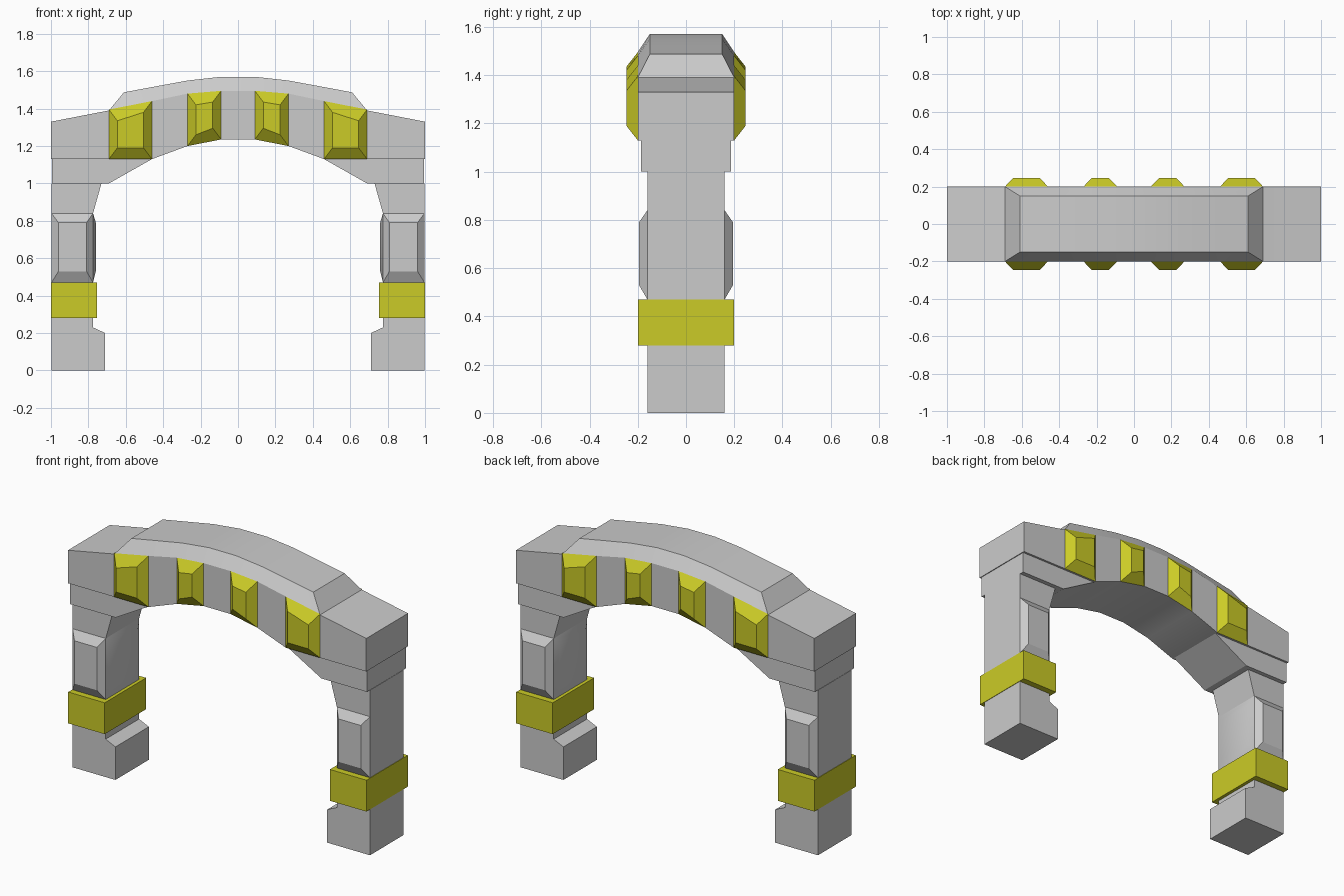
import bpy, bmesh, math

if "Cube" in bpy.data.objects:
    bpy.data.objects.remove(bpy.data.objects["Cube"])

yellow = bpy.data.materials.new("yellow")
yellow.diffuse_color = (0.6, 0.6, 0.02, 1)
yellow.use_nodes = True
yellow.node_tree.nodes["Principled BSDF"].inputs["Base Color"].default_value = yellow.diffuse_color


def finish(name, bm, mirror=(), mat=None, smooth=0):
    bmesh.ops.recalc_face_normals(bm, faces=bm.faces)
    me = bpy.data.meshes.new(name)
    bm.to_mesh(me)
    bm.free()
    ob = bpy.data.objects.new(name, me)
    bpy.context.collection.objects.link(ob)
    if mat:
        me.materials.append(mat)
    if mirror:
        m = ob.modifiers.new("mirror", "MIRROR")
        m.use_axis = ("x" in mirror, "y" in mirror, False)
        m.use_clip = False
        m.use_mirror_merge = False
    if smooth:
        bpy.ops.object.select_all(action="DESELECT")
        bpy.context.view_layer.objects.active = ob
        ob.select_set(True)
        bpy.ops.object.shade_smooth_by_angle(angle=math.radians(smooth))
    return ob


def loft(name, sections, **kw):
    """Skin a row of equal-length point rings and close both ends."""
    bm = bmesh.new()
    rings = [[bm.verts.new(p) for p in s] for s in sections]
    n = len(rings[0])
    for a, b in zip(rings, rings[1:]):
        for i in range(n):
            j = (i + 1) % n
            bm.faces.new((a[i], a[j], b[j], b[i]))
    bm.faces.new(rings[0])
    bm.faces.new(rings[-1])
    return finish(name, bm, **kw)


def prism(name, profile, half, **kw):
    """Extrude an x-z profile across y."""
    return loft(name, [[(x, y, z) for x, z in profile] for y in (-half, half)], **kw)


def both_ways(half):
    """Mirror a half list of stations in x, running from -x to +x."""
    return [(-s[0],) + s[1:] for s in half] + half[::-1]


# Arched beam: x, underside z, upper z
beam = both_ways([(1.0, 1.13, 1.33), (0.69, 1.13, 1.39), (0.46, 1.13, 1.44),
                  (0.27, 1.20, 1.48), (0.09, 1.235, 1.495)])
loft("arch_beam", [[(x, -0.2, b), (x, 0.2, b), (x, 0.2, t), (x, -0.2, t)]
                   for x, b, t in beam], smooth=25)

# Chamfered cap on the beam: base x, base z, top x, top z
cap = [(0.69, 1.39, 0.61, 1.487), (0.46, 1.44, 0.46, 1.515),
       (0.27, 1.48, 0.27, 1.55), (0.09, 1.495, 0.09, 1.57)]
cap = [(-bx, b, -tx, t) for bx, b, tx, t in cap] + cap[::-1]
loft("arch_cap", [[(bx, -0.2, b), (bx, 0.2, b), (tx, 0.15, t), (tx, -0.15, t)]
                  for bx, b, tx, t in cap], smooth=25)

# Tapered yellow blocks on the front and back of the beam
blocks = {"inner_block": ((0.09, 1.235, 1.495), (0.27, 1.20, 1.48)),
          "outer_block": ((0.46, 1.13, 1.44), (0.69, 1.13, 1.395))}
for name, ((x0, b0, t0), (x1, b1, t1)) in blocks.items():
    d = 0.045
    base = [(x0, -0.2, b0), (x1, -0.2, b1), (x1, -0.2, t1), (x0, -0.2, t0)]
    face = [(x0 + d, -0.247, b0 + 0.06), (x1 - d, -0.247, b1 + 0.06),
            (x1 - d, -0.247, t1 - 0.06), (x0 + d, -0.247, t0 - 0.06)]
    loft(name, [base, face], mirror="xy", mat=yellow)

# Brackets under the beam ends
prism("bracket", [(0.995, 1.0), (0.69, 1.0), (0.46, 1.13), (0.995, 1.13)],
      0.187, mirror="x")

# Legs with a stepped foot and a flared top
prism("leg", [(0.997, 0), (0.71, 0), (0.71, 0.2), (0.775, 0.23), (0.775, 0.84),
              (0.73, 1.0), (0.997, 1.0)], 0.16, mirror="x")

# Chamfered pads on the front and back of each leg
loft("leg_side_pad", [
    [(x, -0.16, z) for x, z in ((0.775, 0.47), (0.997, 0.47), (0.997, 0.84), (0.775, 0.84))],
    [(x, -0.195, z) for x, z in ((0.81, 0.53), (0.96, 0.53), (0.96, 0.79), (0.81, 0.79))]],
    mirror="xy")

# Chamfered pad on the inner face of each leg
loft("leg_inner_pad", [
    [(0.775, y, z) for y, z in ((-0.16, 0.47), (0.16, 0.47), (0.16, 0.84), (-0.16, 0.84))],
    [(0.76, y, z) for y, z in ((-0.125, 0.53), (0.125, 0.53), (0.125, 0.79), (-0.125, 0.79))]],
    mirror="x", smooth=35)

# Yellow band around each leg
prism("leg_band", [(0.755, 0.28), (1.0, 0.28), (1.0, 0.47), (0.755, 0.47)],
      0.198, mirror="x", mat=yellow)
